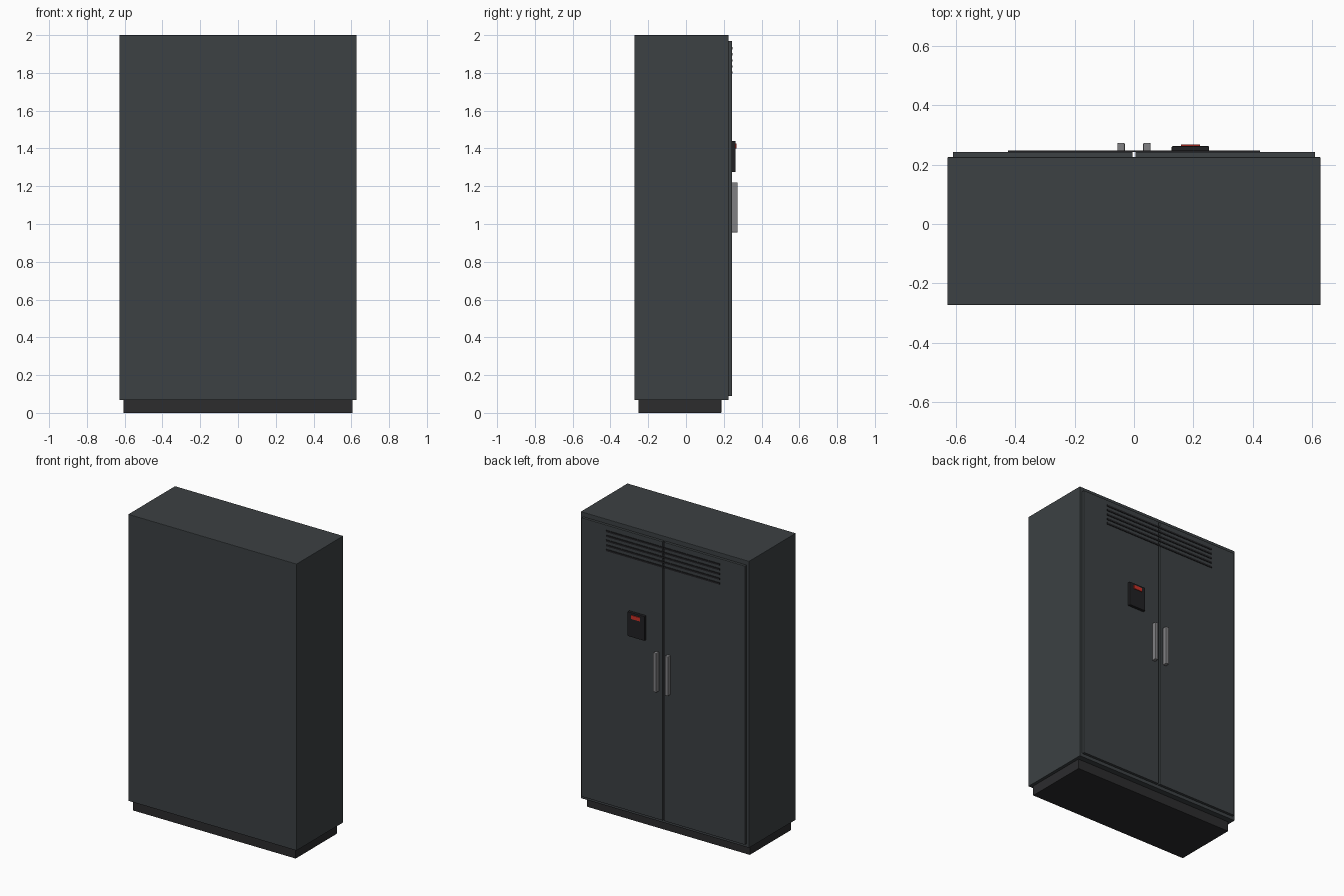
import bpy

if "Cube" in bpy.data.objects:
    bpy.data.objects.remove(bpy.data.objects["Cube"])


def material(name, r, g, b):
    m = bpy.data.materials.new(name)
    m.diffuse_color = (r, g, b, 1)
    m.use_nodes = True
    m.node_tree.nodes["Principled BSDF"].inputs["Base Color"].default_value = m.diffuse_color
    return m


STEEL = material("dark_steel", 0.045, 0.052, 0.056)
BASE = material("base_black", 0.025, 0.025, 0.027)
BLACK = material("trim_black", 0.015, 0.015, 0.017)
METAL = material("handle_metal", 0.22, 0.22, 0.23)
RED = material("display_red", 0.6, 0.03, 0.02)


def box(name, x, y, z, mat, bevel=0.0):
    """Box from (min, max) ranges with an optional small edge bevel."""
    bpy.ops.mesh.primitive_cube_add(size=1, location=[(a + b) / 2 for a, b in (x, y, z)])
    ob = bpy.context.object
    ob.name = name
    ob.scale = [b - a for a, b in (x, y, z)]
    bpy.ops.object.transform_apply(location=False, rotation=False, scale=True)
    ob.data.materials.append(mat)
    if bevel:
        mod = ob.modifiers.new("edge_bevel", "BEVEL")
        mod.width = bevel
        mod.segments = 2
    return ob


# Plinth and cabinet shell
box("plinth", (-0.607, 0.607), (-0.252, 0.187), (0, 0.069), BASE, 0.002)
box("cabinet_body", (-0.628, 0.628), (-0.273, 0.225), (0.067, 2.0), STEEL, 0.003)

# Paired doors and pull handles on the +y side
for side, s in (("left", -1), ("right", 1)):
    box(f"{side}_door", sorted((s * 0.005, s * 0.609)), (0.224, 0.243), (0.09, 1.97), STEEL, 0.002)
    box(f"{side}_handle", sorted((s * 0.031, s * 0.056)), (0.242, 0.273), (0.955, 1.22), METAL, 0.004)

# Vent slats across the top of the doors
for i in range(5):
    z = 1.802 + i * 0.032
    box(f"vent_slat_{i + 1}", (-0.424, 0.424), (0.242, 0.247), (z - 0.006, z + 0.006), BLACK)

# Control panel with red display
box("control_panel", (0.127, 0.253), (0.242, 0.262), (1.275, 1.44), BLACK, 0.003)
box("display", (0.158, 0.222), (0.260, 0.267), (1.40, 1.425), RED)
